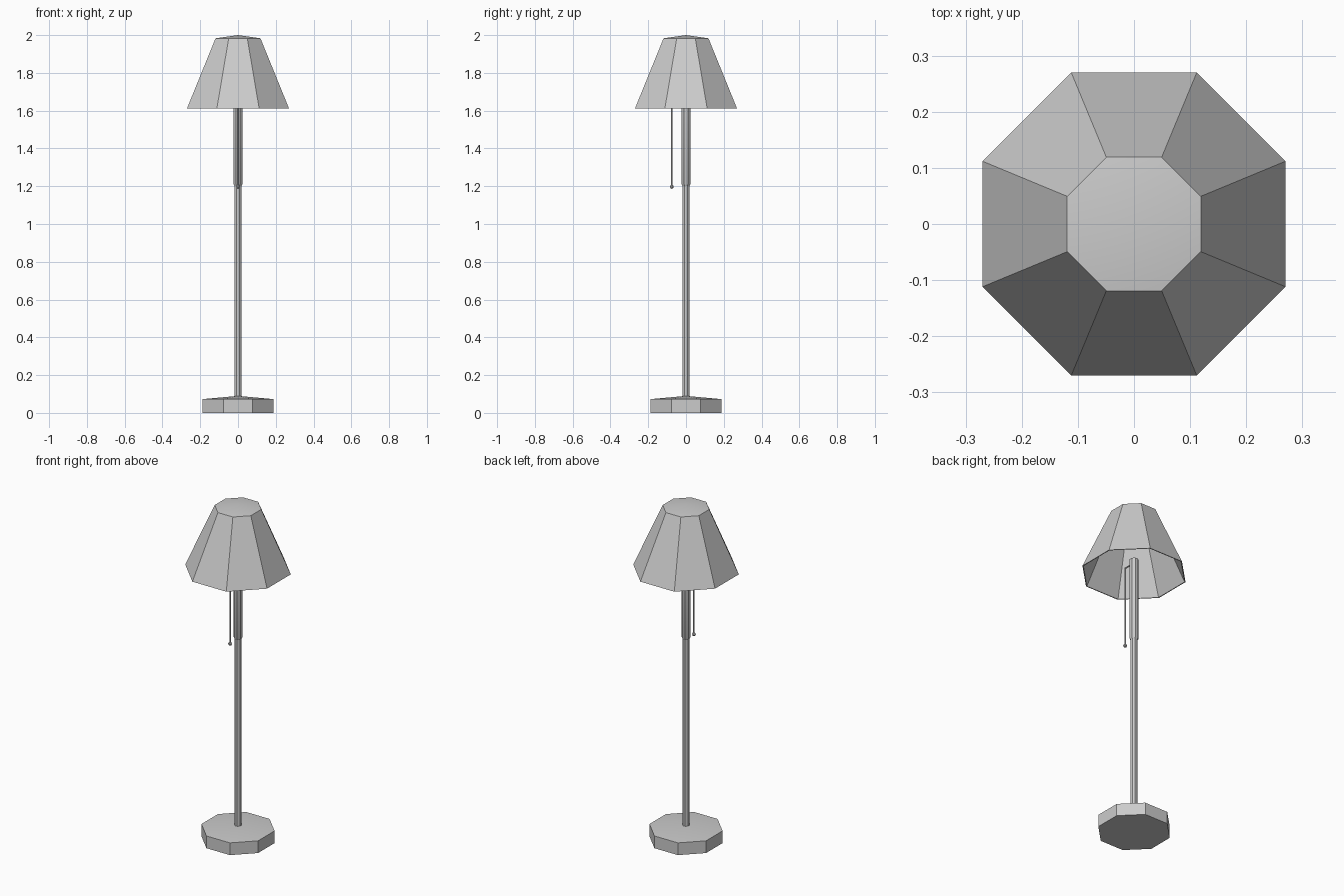
import bpy, bmesh
from math import cos, sin, pi, radians

cube = bpy.data.objects.get("Cube")
if cube:
    bpy.data.objects.remove(cube)


def make_material(name, rgb):
    mat = bpy.data.materials.new(name)
    mat.use_nodes = True
    mat.diffuse_color = (*rgb, 1)
    mat.node_tree.nodes["Principled BSDF"].inputs["Base Color"].default_value = (*rgb, 1)
    return mat


grey = make_material("plain grey", (0.6, 0.6, 0.6))
SIDES = 8


def lathe(name, profile, y=0.0):
    """Turn (flat-to-centre distance, height) pairs into an eight-sided solid."""
    bm = bmesh.new()
    rings = []
    for apothem, z in profile:
        if apothem == 0:
            rings.append([bm.verts.new((0, y, z))])
            continue
        r = apothem / cos(pi / SIDES)
        angles = [(i + 0.5) * 2 * pi / SIDES for i in range(SIDES)]
        rings.append([bm.verts.new((r * cos(a), y + r * sin(a), z)) for a in angles])
    for low, high in zip(rings, rings[1:]):
        for i in range(SIDES):
            j = (i + 1) % SIDES
            corners = [low[i % len(low)], low[j % len(low)],
                       high[j % len(high)], high[i % len(high)]]
            bm.faces.new(list(dict.fromkeys(corners)))
    bmesh.ops.recalc_face_normals(bm, faces=bm.faces)
    mesh = bpy.data.meshes.new(name)
    bm.to_mesh(mesh)
    bm.free()
    obj = bpy.data.objects.new(name, mesh)
    bpy.context.collection.objects.link(obj)
    mesh.materials.append(grey)
    bpy.ops.object.select_all(action="DESELECT")
    obj.select_set(True)
    bpy.context.view_layer.objects.active = obj
    bpy.ops.object.shade_smooth_by_angle(angle=radians(30))
    return obj


# Weighted foot with a gently domed top
lathe("base", [(0, 0), (0.187, 0), (0.187, 0.073), (0, 0.09)])

# Slim pole and the thicker sleeve holding the lamp
lathe("pole", [(0, 0.08), (0.018, 0.08), (0.018, 1.21), (0, 1.21)])
lathe("sleeve", [(0, 1.2), (0.018, 1.2), (0.023, 1.21), (0.023, 1.7), (0, 1.7)])

# Hollow shade with a thin wall and a shallow cap
lathe("shade", [(0, 1.992), (0.115, 1.976), (0.265, 1.612), (0.27, 1.612),
                (0.119, 1.983), (0, 2.0)])

# Pull cord with a bead, hung from a short arm inside the shade
lathe("pull_cord", [(0, 1.2), (0.004, 1.2), (0.004, 1.68), (0, 1.68)], y=-0.075)
lathe("cord_bead", [(0, 1.186), (0.007, 1.189), (0.01, 1.197),
                    (0.007, 1.205), (0, 1.208)], y=-0.075)
arm = lathe("cord_arm", [(0, 0), (0.004, 0), (0.004, 0.075), (0, 0.075)])
arm.rotation_euler.x = pi / 2
arm.location.z = 1.68
